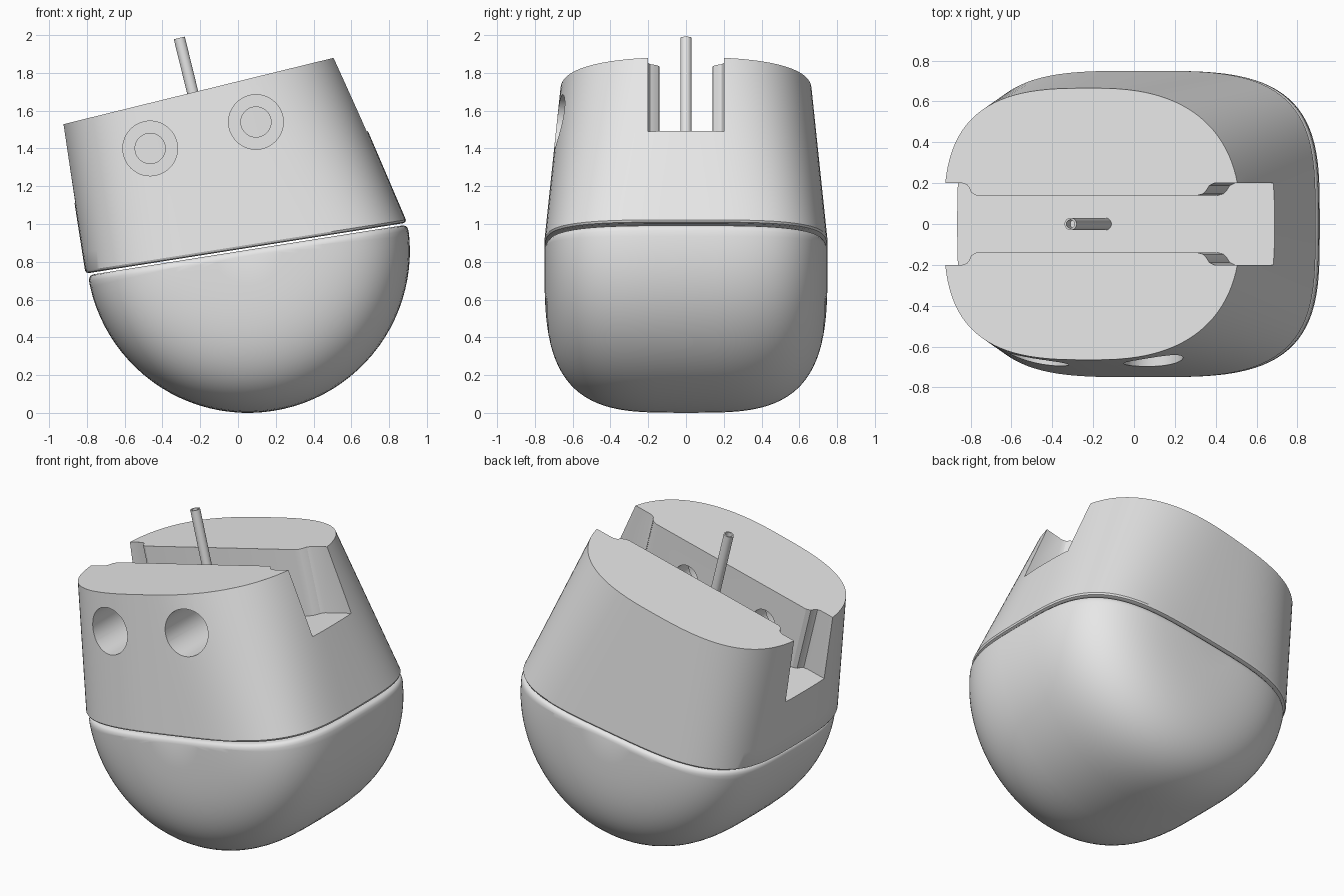
import bpy, bmesh
from math import sin, cos, pi, radians, copysign
from mathutils import Matrix, Vector

if "Cube" in bpy.data.objects:
    bpy.data.objects.remove(bpy.data.objects["Cube"])

grey = bpy.data.materials.new("plain grey")
grey.use_nodes = True
grey.diffuse_color = (0.8, 0.8, 0.8, 1)
grey.node_tree.nodes["Principled BSDF"].inputs["Base Color"].default_value = (0.8, 0.8, 0.8, 1)


def frame(x, z, tilt):
    """Work plane whose own x axis climbs by tilt degrees."""
    return Matrix.Translation((x, 0, z)) @ Matrix.Rotation(radians(-tilt), 4, 'Y')


SEAM = frame(0.053, 0.857, 9)        # plane between the two halves
RIM = frame(0.042, 0.872, 9)         # lower edge of the upper body
DECK = frame(-0.205, 1.705, 13.8)    # flat top
FLOOR = -0.42                        # channel floor below the deck


def power(v, n):
    return copysign(abs(v) ** (2 / n), v)


def finish(bm, name, matrix=Matrix()):
    bmesh.ops.transform(bm, matrix=matrix, verts=bm.verts)
    bmesh.ops.recalc_face_normals(bm, faces=bm.faces)
    mesh = bpy.data.meshes.new(name)
    bm.to_mesh(mesh)
    bm.free()
    mesh.materials.append(grey)
    ob = bpy.data.objects.new(name, mesh)
    bpy.context.collection.objects.link(ob)
    return ob


def activate(ob):
    bpy.ops.object.select_all(action='DESELECT')
    ob.select_set(True)
    bpy.context.view_layer.objects.active = ob


def smooth(ob, angle=30):
    activate(ob)
    bpy.ops.object.shade_smooth_by_angle(angle=radians(angle))


def cut(ob, cutter):
    mod = ob.modifiers.new("cut", 'BOOLEAN')
    mod.operation = 'DIFFERENCE'
    mod.solver = 'EXACT'
    mod.object = cutter
    activate(ob)
    bpy.ops.object.modifier_apply(modifier=mod.name)
    bpy.data.objects.remove(cutter)


def oval(matrix, a, b, n_right, n_left, w=0.0, count=112):
    """Squared oval ring in a work plane."""
    ring = []
    for i in range(count):
        c, s = cos(2 * pi * i / count), sin(2 * pi * i / count)
        n = n_right if c > 0 else n_left
        ring.append(matrix @ Vector((a * power(c, n), b * power(s, n), w)))
    return ring


def loft(rings):
    bm = bmesh.new()
    loops = [[bm.verts.new(p) for p in r] for r in rings]
    for lo, hi in zip(loops, loops[1:]):
        for i in range(len(lo)):
            j = (i + 1) % len(lo)
            bm.faces.new((lo[i], lo[j], hi[j], hi[i]))
    bm.faces.new(loops[0][::-1])
    bm.faces.new(loops[-1])
    return bm


def rod(name, radius, start, end, matrix, bore=0.0):
    bm = bmesh.new()
    bmesh.ops.create_cone(bm, cap_ends=True, segments=48, radius1=radius, radius2=radius,
                          depth=end - start,
                          matrix=Matrix.Translation((0, 0, (start + end) / 2)))
    if bore:
        bm.normal_update()
        top = max(bm.faces, key=lambda f: f.calc_center_median().z)
        bmesh.ops.inset_region(bm, faces=[top], thickness=radius - bore)
        out = bmesh.ops.extrude_discrete_faces(bm, faces=[top])
        bmesh.ops.translate(bm, vec=(0, 0, -0.08), verts=out['faces'][0].verts)
    return finish(bm, name, matrix)


# Lower hull: squared oval turned about the y axis, cut flat with a rounded rim
bm = bmesh.new()
bmesh.ops.create_uvsphere(bm, u_segments=96, v_segments=48, radius=1)
for v in bm.verts:
    across = Vector((v.co.x, v.co.y))
    r = across.length
    ring = across.normalized() * 0.857 * power(r, 3.5) if r > 1e-5 else Vector((0, 0))
    v.co = (ring.x, 0.75 * power(v.co.z, 3.5), ring.y)
bmesh.ops.bisect_plane(bm, geom=bm.verts[:] + bm.edges[:] + bm.faces[:], dist=1e-5,
                       plane_co=(0, 0, -0.025), plane_no=(0, 0, 1), clear_outer=True)
bmesh.ops.holes_fill(bm, edges=[e for e in bm.edges if e.is_boundary], sides=0)
bmesh.ops.recalc_face_normals(bm, faces=bm.faces)
cap = max(bm.faces, key=lambda f: f.calc_area())
for inward, up in ((0.004, 0.015), (0.008, 0.011), (0.015, 0.005)):
    bmesh.ops.inset_region(bm, faces=[cap], thickness=inward, use_even_offset=True)
    bmesh.ops.translate(bm, vec=(0, 0, up), verts=cap.verts)
smooth(finish(bm, "lower_hull", SEAM), 40)

# Upper body: tapered from the seam to the tilted deck
base = oval(RIM, 0.86, 0.75, 3.5, 3.5, 0.016)
deck = oval(DECK, 0.747, 0.665, 2.5, 3.0)
steps = 8
rings = [oval(RIM, 0.842, 0.732, 3.5, 3.5), oval(RIM, 0.855, 0.745, 3.5, 3.5, 0.005)]
rings += [[p.lerp(q, k / steps) for p, q in zip(base, deck)] for k in range(steps + 1)]
upper = finish(loft(rings), "upper_body")

# Channel along the deck, wider at both ends with soft steps
edge = [(-1.5, 0.2), (-0.655, 0.2), (-0.632, 0.193), (-0.618, 0.175),
        (-0.61, 0.155), (-0.585, 0.14), (0.53, 0.14), (0.56, 0.148),
        (0.578, 0.168), (0.59, 0.188), (0.615, 0.2), (1.5, 0.2)]
outline = edge + [(u, -y) for u, y in reversed(edge)]
bm = loft([[DECK @ Vector((u, y, w)) for u, y in outline] for w in (FLOOR, 0.4)])
cut(upper, finish(bm, "channel_cutter"))

# Stepped round holes in the front wall, opening into the channel
for x, z in ((-0.465, 1.40), (0.095, 1.54)):
    facing = Matrix.Translation((x, 0, z)) @ Matrix.Rotation(pi / 2, 4, 'X')
    cut(upper, rod("bore_cutter", 0.145, 0.28, 1.2, facing))
    cut(upper, rod("small_bore_cutter", 0.08, 0.0, 0.5, facing))
smooth(upper)

# Hollow pin standing on the channel floor
smooth(rod("pin", 0.03, FLOOR - 0.01, 0.297, DECK @ Matrix.Translation((-0.036, 0, 0)), 0.021))
